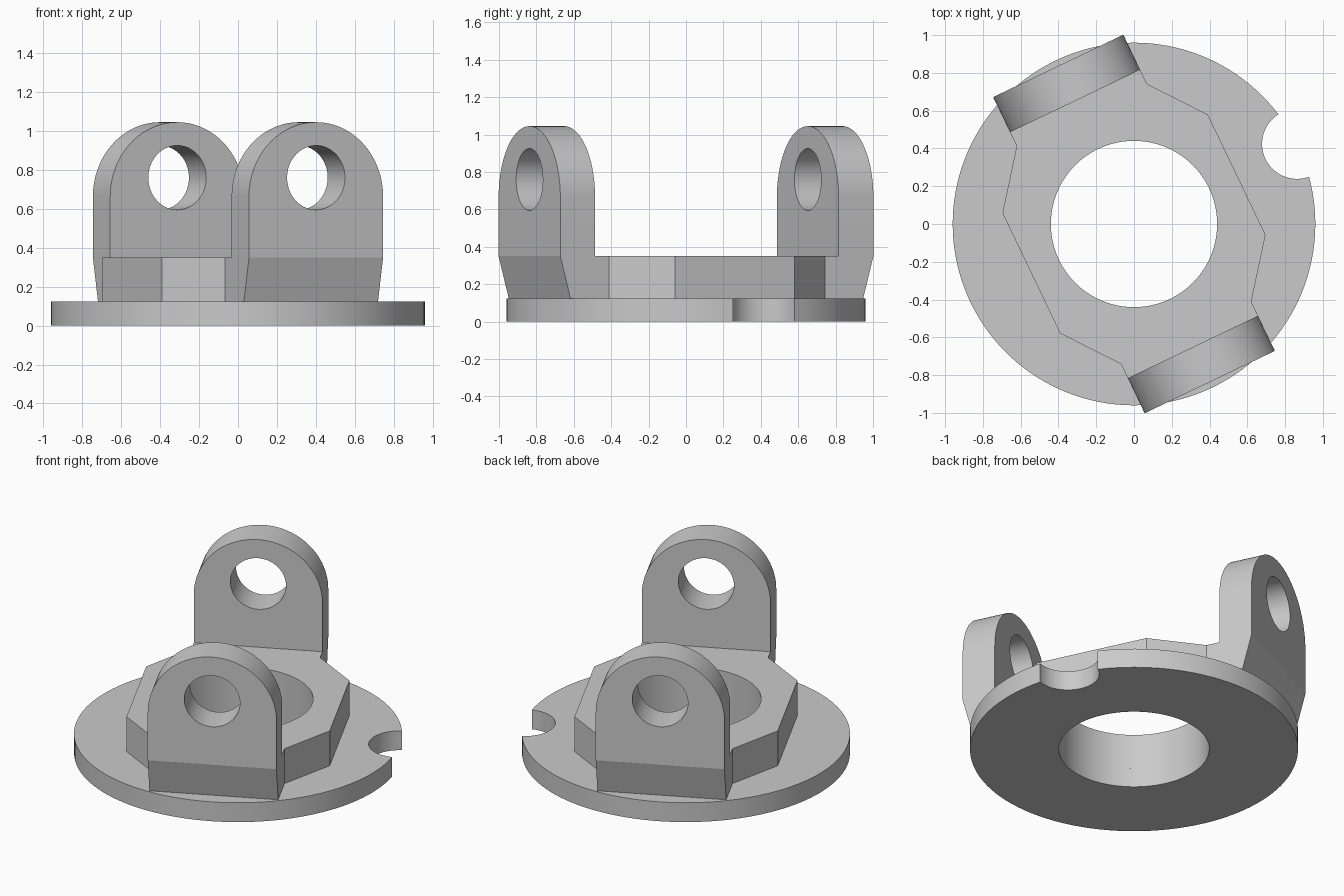
import bpy
import bmesh
from math import sin, cos, acos, atan2, hypot, pi, radians
from mathutils import Matrix

if "Cube" in bpy.data.objects:
    bpy.data.objects.remove(bpy.data.objects["Cube"], do_unlink=True)

TURN = Matrix.Rotation(radians(25.6), 4, 'Z')   # lugs and block sit turned on the flange
LUG_HALF, LUG_IN, LUG_OUT = 0.382, 0.722, 0.928
FLANGE_R, FLANGE_TOP, BLOCK_TOP = 0.96, 0.125, 0.35

grey = bpy.data.materials.new("machined grey")
grey.use_nodes = True
colour = (0.59, 0.59, 0.59, 1)
grey.diffuse_color = colour
grey.node_tree.nodes["Principled BSDF"].inputs["Base Color"].default_value = colour


def arc(x, y, radius, start, end, steps):
    angles = [start + (end - start) * i / steps for i in range(steps + 1)]
    return [(x + radius * cos(a), y + radius * sin(a)) for a in angles]


def circle(x, y, radius):
    return arc(x, y, radius, 0, 2 * pi, 128)[:-1]


def plate(outline, hole, low, high):
    """Flat outline with one hole, given thickness along z."""
    bm = bmesh.new()
    caps = ([], [])
    for loop in (outline, hole):
        rings = [[bm.verts.new((x, y, z)) for x, y in loop] for z in (low, high)]
        lower, upper = rings
        for i in range(len(loop)):
            bm.faces.new((lower[i - 1], lower[i], upper[i], upper[i - 1]))
        for cap, ring in zip(caps, rings):
            cap += [bm.edges.get((ring[i - 1], ring[i])) for i in range(len(loop))]
    for cap in caps:
        bmesh.ops.triangle_fill(bm, edges=cap, use_beauty=True, normal=(0, 0, 1))
    return bm


def finish(bm, name, matrix=Matrix()):
    bmesh.ops.transform(bm, matrix=matrix, verts=bm.verts)
    bmesh.ops.recalc_face_normals(bm, faces=bm.faces)
    mesh = bpy.data.meshes.new(name)
    bm.to_mesh(mesh)
    bm.free()
    mesh.materials.append(grey)
    obj = bpy.data.objects.new(name, mesh)
    bpy.context.collection.objects.link(obj)
    bpy.ops.object.select_all(action='DESELECT')
    obj.select_set(True)
    bpy.context.view_layer.objects.active = obj
    bpy.ops.object.shade_smooth_by_angle(angle=radians(10))


bore = circle(0, 0, 0.44)

# Round flange with a circular notch in its edge
nx, ny, nr = 0.863, 0.424, 0.185
dist, aim = hypot(nx, ny), atan2(ny, nx)
gap = acos((FLANGE_R ** 2 + dist ** 2 - nr ** 2) / (2 * FLANGE_R * dist))
bite = acos((nr ** 2 + dist ** 2 - FLANGE_R ** 2) / (2 * nr * dist))
rim = arc(0, 0, FLANGE_R, aim + gap, aim + 2 * pi - gap, 128)
rim += arc(nx, ny, nr, aim + pi + bite, aim + pi - bite, 48)[1:-1]
finish(plate(rim, bore, 0, FLANGE_TOP), "flange")

# Chamfered centre block, ending at the inner faces of the lugs
quarter = [(0.603, 0.353), (LUG_HALF, 0.64), (LUG_HALF, LUG_IN)]
half = quarter + [(-x, y) for x, y in reversed(quarter)]
outline = half + [(-x, -y) for x, y in half]
finish(plate(outline, bore, FLANGE_TOP, BLOCK_TOP), "centre_block", TURN)

# Two opposite arched lugs with pin holes, drawn lying down and then stood up
arch = [(-LUG_HALF, FLANGE_TOP), (LUG_HALF, FLANGE_TOP)]
arch += arc(0, 0.663, LUG_HALF, 0, pi, 64)
for name, angle in (("back_lug", 0), ("front_lug", pi)):
    bm = plate(arch, circle(0, 0.76, 0.165), -LUG_OUT, -LUG_IN)
    # Lower outer face slopes inward below the block top
    bmesh.ops.bisect_plane(bm, geom=bm.verts[:] + bm.edges[:] + bm.faces[:],
                           plane_co=(0, BLOCK_TOP, 0), plane_no=(0, 1, 0))
    for v in bm.verts:
        if v.co.y < FLANGE_TOP + 0.01 and v.co.z < 0.01 - LUG_OUT:
            v.co.z += 0.06
    stand = Matrix.Rotation(angle, 4, 'Z') @ Matrix.Rotation(pi / 2, 4, 'X')
    finish(bm, name, TURN @ stand)
